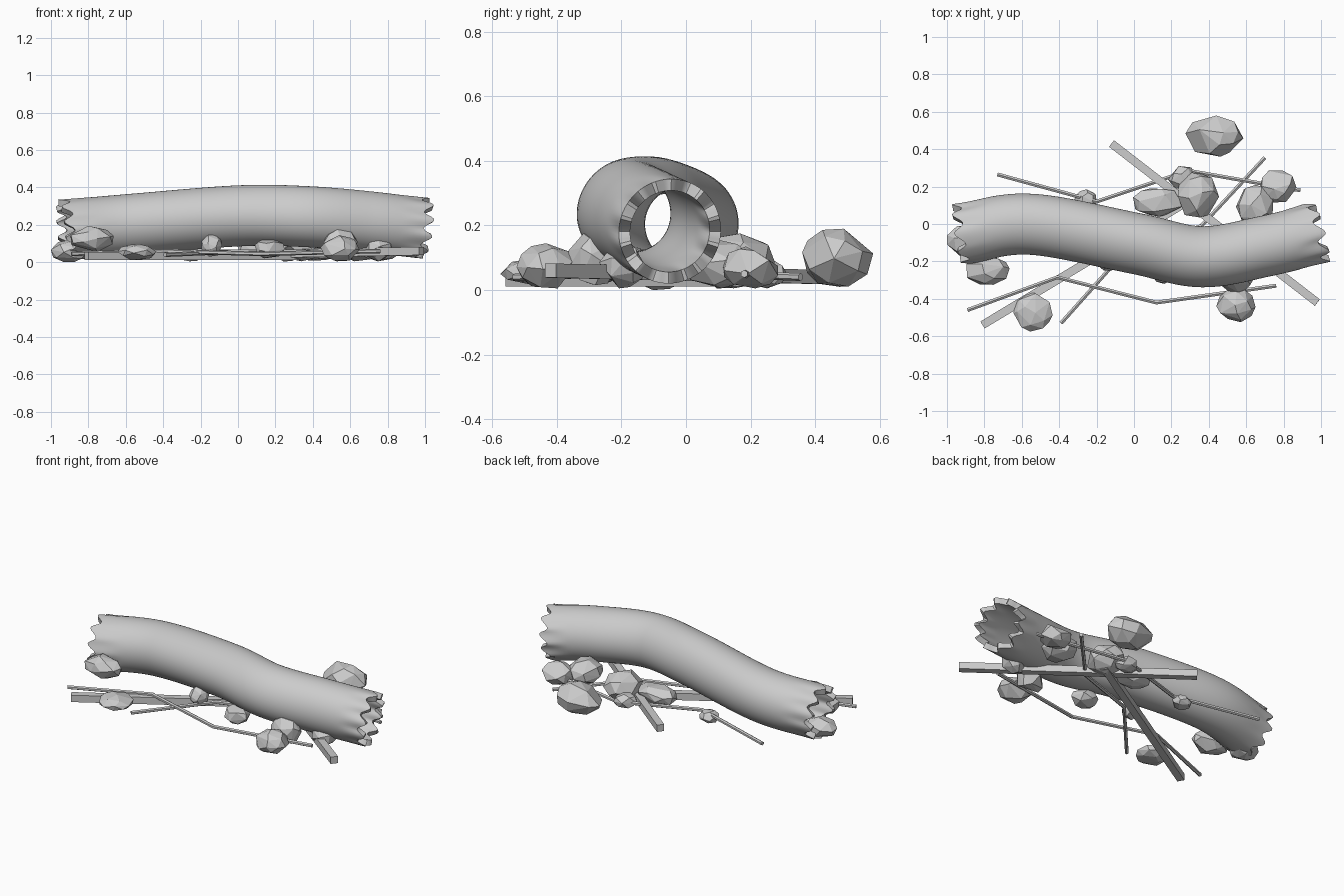
import bpy, bmesh, math, random
from mathutils import Vector

cube = bpy.data.objects.get("Cube")
if cube:
    bpy.data.objects.remove(cube)

grey = bpy.data.materials.new("weathered grey")
grey.use_nodes = True
COLOUR = (0.6, 0.6, 0.6, 1)
grey.diffuse_color = COLOUR
grey.node_tree.nodes["Principled BSDF"].inputs["Base Color"].default_value = COLOUR


def add_object(name, bm):
    bmesh.ops.recalc_face_normals(bm, faces=bm.faces)
    mesh = bpy.data.meshes.new(name)
    bm.to_mesh(mesh)
    bm.free()
    mesh.materials.append(grey)
    obj = bpy.data.objects.new(name, mesh)
    bpy.context.scene.collection.objects.link(obj)
    return obj


def spline(points, t):
    """Smooth curve through the points, t from 0 to 1."""
    s = t * (len(points) - 1)
    i = min(int(s), len(points) - 2)
    f = s - i
    b, c = Vector(points[i]), Vector(points[i + 1])
    a = Vector(points[i - 1]) if i else 2 * b - c
    d = Vector(points[i + 2]) if i + 2 < len(points) else 2 * c - b
    return b + 0.5 * f * (c - a + f * (2 * a - 5 * b + 4 * c - d + f * (3 * (b - c) + d - a)))


# Hollow log: a bent tube with scalloped, broken ends
PATH = [(-0.92, -0.05, 0.172), (-0.55, 0, 0.205), (0, -0.1, 0.247),
        (0.36, -0.175, 0.242), (0.7, -0.12, 0.215), (0.98, -0.05, 0.182)]
SIDES, RINGS, WAVES = 80, 48, 10
UP = Vector((0, 0, 1))


def log_shell(bm, radius):
    rings = []
    for r in range(RINGS + 1):
        t = r / RINGS
        centre = spline(PATH, t)
        along = (spline(PATH, min(t + 0.01, 1)) - spline(PATH, max(t - 0.01, 0))).normalized()
        side = along.cross(UP).normalized()
        top = side.cross(along)
        ring = []
        for s in range(SIDES):
            a = math.tau * s / SIDES
            wobble = radius * (1 + 0.015 * math.sin(3 * a + 5 * t) * math.sin(math.pi * t))
            p = centre + wobble * (math.cos(a) * side + math.sin(a) * top)
            scallop = 0.027 * math.cos(WAVES * a + 0.6 * math.sin(2 * a))
            end = max(0, 1 - t * 10) - max(0, 1 - (1 - t) * 10)
            p.x += scallop * end
            ring.append(bm.verts.new(p))
        rings.append(ring)
    for lower, upper in zip(rings, rings[1:]):
        bridge(bm, lower, upper)
    return rings


def bridge(bm, one, two):
    n = len(one)
    for i in range(n):
        j = (i + 1) % n
        bm.faces.new((one[i], one[j], two[j], two[i]))


bm = bmesh.new()
outer = log_shell(bm, 0.163)
inner = log_shell(bm, 0.127)
for end in (0, -1):
    bridge(bm, outer[end], inner[end])
log = add_object("hollow_log", bm)
bpy.context.view_layer.objects.active = log
log.select_set(True)
bpy.ops.object.shade_smooth_by_angle(angle=math.radians(40))
log.select_set(False)


# Sticks: straight tubes mitred at each kink
def stick(name, points, radius, sides):
    bm = bmesh.new()
    pts = [Vector(p) for p in points]
    previous = None
    for i, p in enumerate(pts):
        along = pts[min(i + 1, len(pts) - 1)] - pts[max(i - 1, 0)]
        side = along.cross(UP).normalized()
        top = side.cross(along).normalized()
        ring = []
        for s in range(sides):
            a = math.tau * (s + 0.5) / sides
            ring.append(bm.verts.new(p + radius * (math.cos(a) * side + math.sin(a) * top)))
        if previous:
            bridge(bm, previous, ring)
        if i in (0, len(pts) - 1):
            bm.faces.new(ring)
        previous = ring
    add_object(name, bm)


stick("front_twig", [(-0.89, -0.46, 0.045), (-0.41, -0.285, 0.06), (0.12, -0.42, 0.045), (0.76, -0.33, 0.06)], 0.012, 6)
stick("back_twig", [(-0.73, 0.265, 0.04), (-0.2, 0.12, 0.06), (0.29, 0.285, 0.045), (0.89, 0.18, 0.05)], 0.012, 6)
stick("crossing_twig", [(-0.39, -0.53, 0.04), (-0.05, -0.15, 0.055), (0.36, -0.01, 0.055), (0.7, 0.355, 0.04)], 0.012, 6)
stick("left_branch", [(-0.81, -0.54, 0.033), (0.37, 0.17, 0.033)], 0.031, 4)
stick("right_branch", [(-0.12, 0.43, 0.04), (0.98, -0.42, 0.06)], 0.031, 4)


# Rocks: faceted hulls, each fitted to a centre and half size
def rock(name, centre, half, seed):
    rng = random.Random(seed)
    points = []
    while len(points) < 22:
        p = Vector([rng.gauss(0, 1) for _ in range(3)]).normalized()
        if all((p - q).length > 0.5 for q in points):
            points.append(p)
    bm = bmesh.new()
    low = [min(p[k] for p in points) for k in range(3)]
    high = [max(p[k] for p in points) for k in range(3)]
    for p in points:
        bm.verts.new([centre[k] + half[k] * (2 * (p[k] - low[k]) / (high[k] - low[k]) - 1)
                      for k in range(3)])
    bmesh.ops.convex_hull(bm, input=bm.verts)
    add_object(name, bm)


ROCKS = [
    ("far_rock", (0.43, 0.47, 0.1), (0.155, 0.11, 0.09)),
    ("back_round_rock", (0.345, 0.155, 0.09), (0.11, 0.12, 0.085)),
    ("back_flat_rock", (0.13, 0.115, 0.07), (0.135, 0.075, 0.055)),
    ("back_small_rock", (0.26, 0.25, 0.05), (0.08, 0.06, 0.045)),
    ("back_right_rock", (0.645, 0.1, 0.08), (0.1, 0.11, 0.075)),
    ("corner_rock", (0.77, 0.2, 0.07), (0.1, 0.085, 0.065)),
    ("back_pebble", (-0.26, 0.13, 0.04), (0.06, 0.055, 0.035)),
    ("left_front_rock", (-0.78, -0.25, 0.125), (0.115, 0.075, 0.07)),
    ("front_flat_rock", (-0.54, -0.47, 0.055), (0.105, 0.105, 0.043)),
    ("end_rock", (-0.9, -0.09, 0.06), (0.1, 0.08, 0.06)),
    ("front_right_rock", (0.545, -0.435, 0.075), (0.105, 0.09, 0.07)),
    ("tucked_rock", (0.55, -0.29, 0.095), (0.09, 0.075, 0.08)),
    ("right_tucked_rock", (0.75, -0.2, 0.075), (0.075, 0.07, 0.07)),
    ("middle_tucked_rock", (0.17, -0.25, 0.073), (0.08, 0.07, 0.052)),
    ("left_tucked_rock", (-0.14, -0.19, 0.09), (0.055, 0.06, 0.06)),
]
for seed, (name, centre, half) in enumerate(ROCKS):
    rock(name, centre, half, seed)
